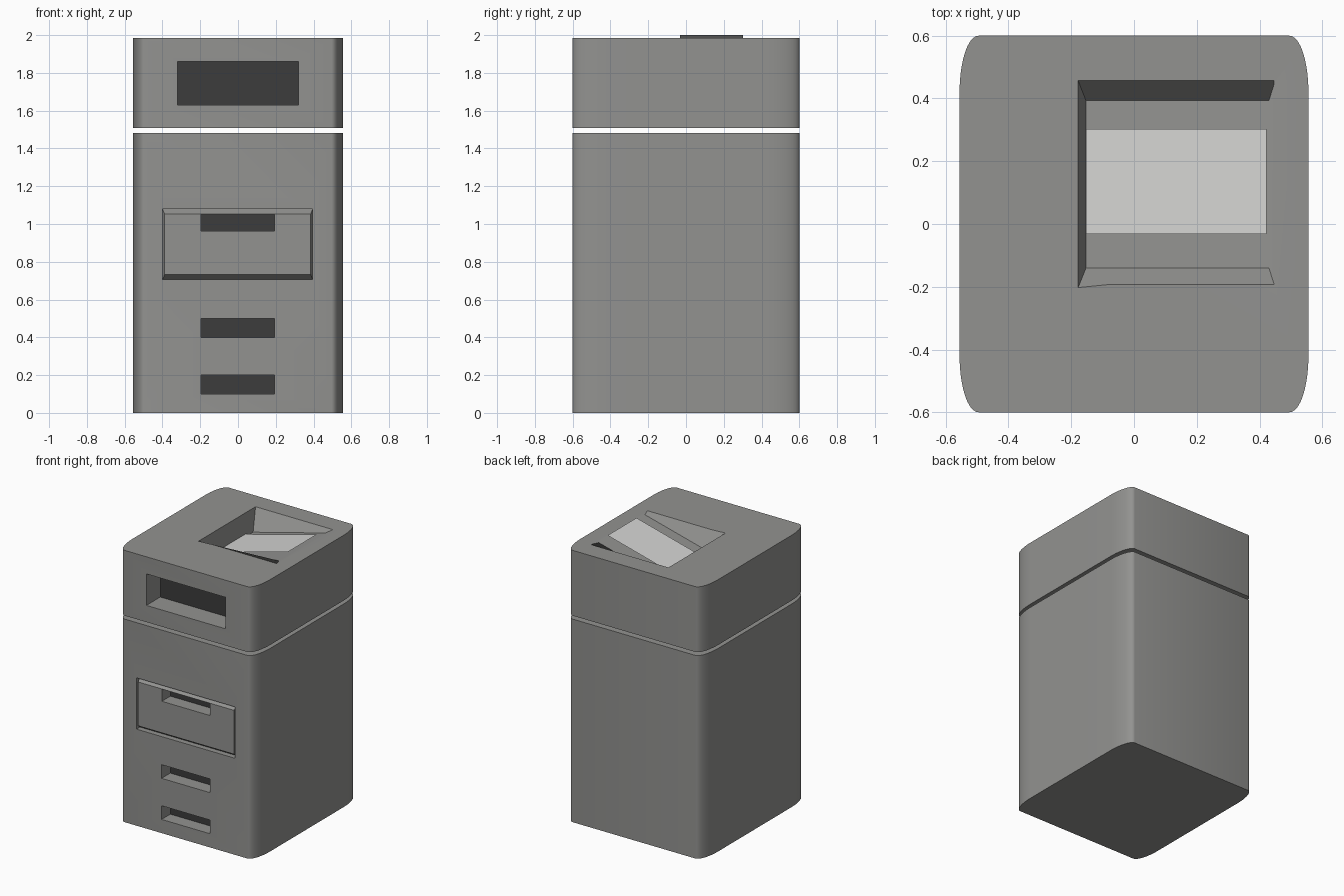
import bpy, bmesh, math

if "Cube" in bpy.data.objects:
    bpy.data.objects.remove(bpy.data.objects["Cube"])


def material(name, rgb):
    m = bpy.data.materials.new(name)
    m.diffuse_color = (*rgb, 1)
    m.use_nodes = True
    m.node_tree.nodes["Principled BSDF"].inputs["Base Color"].default_value = m.diffuse_color
    return m


GREY = material("body_grey", (0.29, 0.29, 0.28))
DARK = material("slot_dark", (0.045, 0.045, 0.045))
LIGHT = material("plate_light", (0.66, 0.66, 0.65))


def loft(name, rings, last_dark=False):
    """Closed solid through a list of rings; last cap may be dark."""
    bm = bmesh.new()
    loops = [[bm.verts.new(p) for p in r] for r in rings]
    n = len(loops[0])
    for a, b in zip(loops, loops[1:]):
        for i in range(n):
            j = (i + 1) % n
            bm.faces.new((a[i], a[j], b[j], b[i]))
    bm.faces.new(loops[0][::-1])
    cap = bm.faces.new(loops[-1])
    cap.material_index = 1 if last_dark else 0
    bmesh.ops.recalc_face_normals(bm, faces=bm.faces)
    me = bpy.data.meshes.new(name)
    bm.to_mesh(me)
    bm.free()
    me.materials.append(GREY)
    me.materials.append(DARK)
    ob = bpy.data.objects.new(name, me)
    bpy.context.collection.objects.link(ob)
    return ob


def outline(z, hx=0.556, hy=0.6, rx=0.06, ry=0.18, seg=10):
    """Rectangle with elliptical corners."""
    pts = []
    for q, (sx, sy) in enumerate(((1, 1), (-1, 1), (-1, -1), (1, -1))):
        for k in range(seg + 1):
            a = (q + k / seg) * math.pi / 2
            pts.append((sx * (hx - rx) + rx * math.cos(a),
                        sy * (hy - ry) + ry * math.sin(a), z))
    return pts


def front_rect(x0, x1, z0, z1, y):
    return [(x0, y, z0), (x1, y, z0), (x1, y, z1), (x0, y, z1)]


def cut(target, cutter):
    cutter.hide_render = True
    mod = target.modifiers.new("cut", 'BOOLEAN')
    mod.operation = 'DIFFERENCE'
    mod.solver = 'EXACT'
    mod.object = cutter
    bpy.context.view_layer.objects.active = target
    bpy.ops.object.modifier_apply(modifier=mod.name)
    bpy.data.objects.remove(cutter)


def slot(target, x0, x1, z0, z1, depth):
    cut(target, loft("slot_cutter", [front_rect(x0, x1, z0, z1, -0.7),
                                     front_rect(x0, x1, z0, z1, -0.6 + depth)], True))


# lower cabinet: grooved panel, then three slots
cabinet = loft("cabinet", [outline(0), outline(1.483)])
cut(cabinet, loft("panel_cutter", [front_rect(-0.4, 0.395, 0.705, 1.08, -0.7),
                                   front_rect(-0.4, 0.395, 0.705, 1.08, -0.56),
                                   front_rect(-0.388, 0.385, 0.732, 1.052, -0.598)]))
for z0, z1 in ((0.1, 0.2), (0.4, 0.5), (0.962, 1.05)):
    slot(cabinet, -0.197, 0.193, z0, z1, 0.1)

# upper housing: front opening and sloping tray in the top
housing = loft("housing", [outline(1.508), outline(1.985)])
slot(housing, -0.32, 0.32, 1.63, 1.86, 0.16)


def top_rect(x0, x1, y0, y1, z0, z1):
    return [(x0, y0, z0), (x1, y0, z1), (x1, y1, z1), (x0, y1, z0)]


cut(housing, loft("tray_cutter", [top_rect(-0.178, 0.45, -0.203, 0.457, 2.1, 2.1),
                                  top_rect(-0.178, 0.45, -0.203, 0.457, 1.986, 1.986),
                                  top_rect(-0.153, 0.43, -0.14, 0.393, 1.83, 1.98)]))

for ob in (cabinet, housing):
    bpy.ops.object.select_all(action='DESELECT')
    ob.select_set(True)
    bpy.context.view_layer.objects.active = ob
    bpy.ops.object.shade_smooth_by_angle(angle=math.radians(30))

# light sheet lying just above the sloping tray
me = bpy.data.meshes.new("tray_plate")
me.from_pydata(top_rect(-0.153, 0.422, -0.032, 0.302, 1.85, 2.0), [], [(0, 1, 2, 3)])
me.materials.append(LIGHT)
bpy.context.collection.objects.link(bpy.data.objects.new("tray_plate", me))
